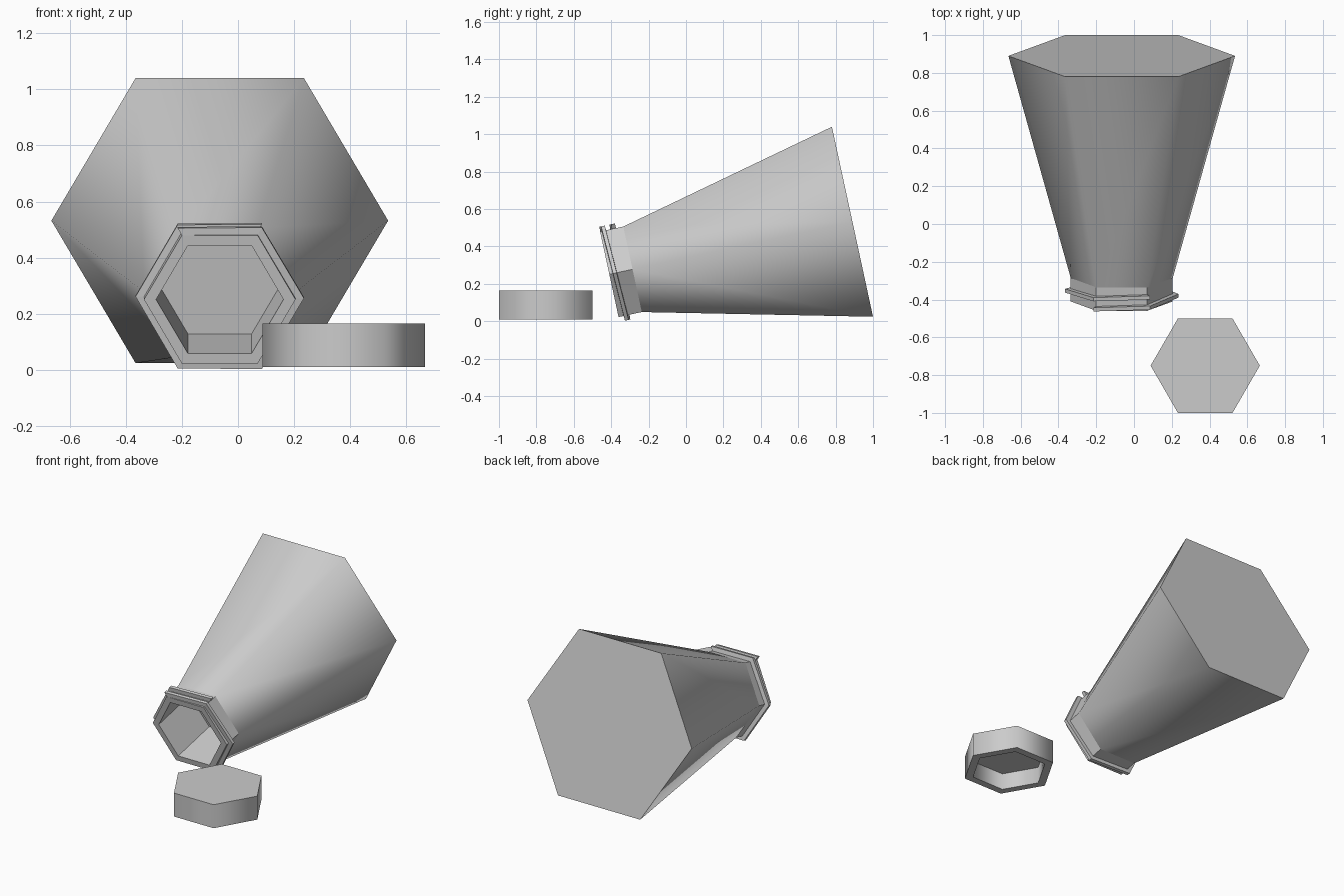
import bpy, bmesh, math
from mathutils import Matrix

if "Cube" in bpy.data.objects:
    bpy.data.objects.remove(bpy.data.objects["Cube"])

HEX = [math.radians(60 * i) for i in range(6)]
# bottle frame: local z runs from the base to the mouth
BOTTLE = Matrix.Translation((-0.065, 0.89, 0.532)) @ Matrix.Rotation(math.radians(102.2), 4, 'X')


def finish(name, bm, matrix, smooth=None):
    bmesh.ops.recalc_face_normals(bm, faces=bm.faces)
    me = bpy.data.meshes.new(name)
    bm.to_mesh(me)
    bm.free()
    ob = bpy.data.objects.new(name, me)
    bpy.context.collection.objects.link(ob)
    ob.matrix_world = matrix
    if smooth:
        bpy.ops.object.select_all(action='DESELECT')
        ob.select_set(True)
        bpy.context.view_layer.objects.active = ob
        bpy.ops.object.shade_smooth_by_angle(angle=math.radians(smooth))
    return ob


def hex_lathe(name, profile, matrix, smooth=None, cap_start=True, cap_end=True):
    """Join hexagonal rings given as (radius, height)."""
    bm = bmesh.new()
    rings = [[bm.verts.new((r * math.cos(a), r * math.sin(a), z)) for a in HEX]
             for r, z in profile]
    for lo, hi in zip(rings, rings[1:]):
        for i in range(6):
            j = (i + 1) % 6
            bm.faces.new((lo[i], lo[j], hi[j], hi[i]))
    if cap_start:
        bm.faces.new(rings[0][::-1])
    if cap_end:
        bm.faces.new(rings[-1])
    return finish(name, bm, matrix, smooth)


# tapered body, open where the neck begins
hex_lathe("bottle_body", [(0.60, 0), (0.27, 1.203)], BOTTLE, 65, cap_end=False)

# neck with the recessed mouth
hex_lathe("bottle_neck", [(0.27, 1.203), (0.27, 1.33), (0.227, 1.33), (0.227, 1.0)],
          BOTTLE, cap_start=False)

# screw thread: one hexagonal turn sinking away from the mouth
bm = bmesh.new()
sections = []
for k in range(8):
    a = math.radians(120 - 60 * k)
    z = 1.318 - 0.055 * k / 6
    sections.append([bm.verts.new((r * math.cos(a), r * math.sin(a), z + dz))
                     for r, dz in ((0.262, -0.012), (0.30, -0.010), (0.30, 0.010), (0.262, 0.012))])
for p, q in zip(sections, sections[1:]):
    for i in range(4):
        j = (i + 1) % 4
        bm.faces.new((p[i], p[j], q[j], q[i]))
bm.faces.new(sections[0])
bm.faces.new(sections[-1][::-1])
finish("neck_thread", bm, BOTTLE)

# loose cap, hollow underneath
hex_lathe("cap", [(0.289, 0.165), (0.289, 0.01), (0.235, 0.01), (0.235, 0.12)],
          Matrix.Translation((0.377, -0.75, 0)), 65)
